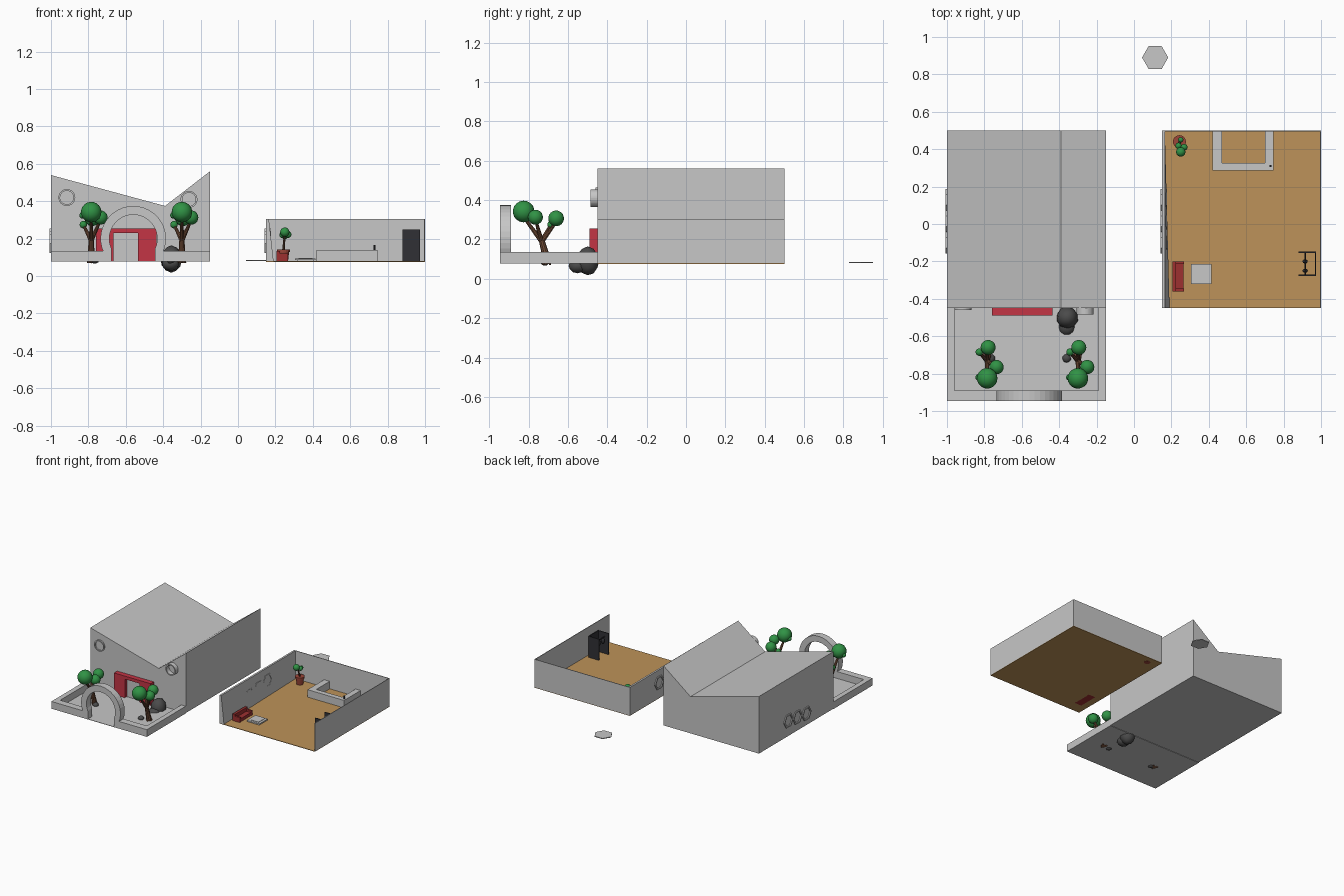
import bpy, bmesh, math, random
from mathutils import Vector

random.seed(3)
cube = bpy.data.objects.get("Cube")
if cube:
    bpy.data.objects.remove(cube)


def material(name, r, g, b):
    m = bpy.data.materials.new(name)
    m.use_nodes = True
    m.diffuse_color = (r, g, b, 1)
    m.node_tree.nodes["Principled BSDF"].inputs["Base Color"].default_value = (r, g, b, 1)
    return m


grey = material("plaster grey", .57, .57, .57)
wood = material("floor brown", .51, .29, .10)
red = material("door red", .55, .035, .06)
sofa_red = material("sofa red", .34, .03, .03)
clay = material("pot clay", .33, .06, .04)
green = material("leaf green", .03, .29, .06)
bark = material("bark brown", .17, .075, .04)
rock = material("rock grey", .07, .07, .07)
black = material("cabinet black", .03, .03, .035)


def finish(name, bm, mat, smooth=False):
    bmesh.ops.recalc_face_normals(bm, faces=bm.faces)
    me = bpy.data.meshes.new(name)
    bm.to_mesh(me)
    bm.free()
    me.materials.append(mat)
    for p in me.polygons:
        p.use_smooth = smooth
    ob = bpy.data.objects.new(name, me)
    bpy.context.collection.objects.link(ob)
    return ob


def hull(name, points, mat):
    bm = bmesh.new()
    for p in points:
        bm.verts.new(p)
    bmesh.ops.convex_hull(bm, input=bm.verts)
    bmesh.ops.dissolve_limit(bm, angle_limit=.01, verts=bm.verts, edges=bm.edges)
    return finish(name, bm, mat)


def box(name, x0, x1, y0, y1, z0, z1, mat):
    return hull(name, [(x, y, z) for x in (x0, x1) for y in (y0, y1) for z in (z0, z1)], mat)


def prism(name, profile, y0, y1, mat):
    """Extrude an outline of (x, z) points along y."""
    bm = bmesh.new()
    face = bm.faces.new([bm.verts.new((x, y0, z)) for x, z in profile])
    ext = bmesh.ops.extrude_face_region(bm, geom=[face])
    moved = [v for v in ext["geom"] if isinstance(v, bmesh.types.BMVert)]
    bmesh.ops.translate(bm, verts=moved, vec=(0, y1 - y0, 0))
    return finish(name, bm, mat)


def ball(name, c, r, mat, stretch=(1, 1, 1), rough=0):
    bm = bmesh.new()
    bmesh.ops.create_icosphere(bm, subdivisions=2 if rough else 3, radius=r)
    for v in bm.verts:
        v.co = v.co * (1 + random.uniform(-rough, rough)) * 1
        v.co = Vector(a * s for a, s in zip(v.co, stretch)) + Vector(c)
    return finish(name, bm, mat, True)


def limb(name, a, b, r0, r1, mat, sides=10):
    """Tapered round bar from a to b."""
    a, b = Vector(a), Vector(b)
    bm = bmesh.new()
    bmesh.ops.create_cone(bm, cap_ends=True, segments=sides, radius1=r0, radius2=r1, depth=(b - a).length)
    turn = (b - a).to_track_quat('Z', 'Y')
    for v in bm.verts:
        v.co = turn @ v.co + (a + b) / 2
    return finish(name, bm, mat)


def ring(name, c, r_out, r_in, depth, sides, axis):
    """Flat frame around a window; axis is the direction it faces."""
    bm = bmesh.new()
    turn = Vector(axis).to_track_quat('Z', 'Y')
    loops = []
    for r, d in ((r_out, 0), (r_out, depth), (r_in, depth), (r_in, 0)):
        angles = [2 * math.pi * i / sides for i in range(sides)]
        loops.append([bm.verts.new(turn @ Vector((r * math.cos(t), r * math.sin(t), d)) + Vector(c)) for t in angles])
    for k in range(4):
        a, b = loops[k], loops[(k + 1) % 4]
        for i in range(sides):
            j = (i + 1) % sides
            bm.faces.new((a[i], a[j], b[j], b[i]))
    return finish(name, bm, grey)


G = .08  # ground level

# House with valley roof
prism("house", [(-1, G), (-1, .54), (-.39, .375), (-.15, .56), (-.15, G)], -.45, .5, grey)
ring("left_round_window", (-.915, -.45, .42), .045, .036, -.01, 32, (0, 1, 0))
ring("right_round_window", (-.262, -.45, .41), .045, .036, -.035, 32, (0, 1, 0))

# Courtyard, low walls and arch
box("yard_floor", -1, -.15, -.945, -.45, G - .003, G, grey)
box("yard_wall_left", -.19, -.15, -.945, -.45, G, .135, grey)
box("yard_wall_right", -1, -.96, -.945, -.45, G, .135, grey)
box("front_wall_right", -.96, -.70, -.945, -.89, G, .135, grey)
box("front_wall_left", -.42, -.19, -.945, -.89, G, .135, grey)


def arc(r):
    return [(-.56 + r * math.cos(t), .2 + r * math.sin(t))
            for t in (math.radians(-25 + 230 * i / 24) for i in range(25))]


outer, inner = arc(.175), arc(.128)
legs = [(p[0], G) for p in (outer[0], outer[-1], inner[-1], inner[0])]
prism("gate_arch", [legs[0]] + outer + legs[1:3] + inner[::-1] + [legs[3]], -.945, -.89, grey)

# Red entrance surround with grey door
box("door_surround_right", -.76, -.665, -.49, -.45, G, .255, red)
box("door_surround_left", -.535, -.435, -.49, -.45, G, .255, red)
box("door_lintel", -.665, -.535, -.49, -.45, .23, .255, red)
box("door", -.665, -.535, -.465, -.45, G, .23, grey)

# Pair of trees
for side, dx in (("right", -.785), ("left", -.30)):
    def at(x, y, z):
        return (dx + x, y, z)
    limb(side + "_trunk", at(0, -.70, .075), at(0, -.735, .2), .022, .014, bark)
    for x, y, z in ((0, -.83, .32), (0, -.665, .28), (.05, -.765, .3), (-.04, -.69, .27)):
        limb(side + "_branch", at(0, -.733, .19), at(x, y, z), .013, .007, bark)
    for x, y, z, r in ((0, -.825, .342, .055), (.05, -.765, .313, .038), (.005, -.66, .307, .04),
                       (-.042, -.685, .275, .02), (-.045, -.82, .325, .018)):
        ball(side + "_foliage", at(x, y, z), r, green)
    for x, y in ((.02, -.69), (-.02, -.69), (0, -.73)):
        limb(side + "_root", at(0, -.70, .1), at(x, y, .072), .012, .005, bark, 6)

# Rocks
ball("tall_rock", (-.357, -.50, .09), .058, rock, (1, 1, 1.25), .04)
ball("low_rock", (-.36, -.55, .065), .048, rock, (1, 1, .75), .05)
for x in (-.765, -.36):
    ball("pebble", (x, -.718, .085), .023, rock, (1, 1, .8), .05)

# Open room
box("room_floor", .15, 1, -.45, .5, G - .004, G, wood)
box("room_back_wall", .15, 1, .495, .5, G, .305, grey)
box("room_left_wall", .995, 1, -.45, .5, G, .305, grey)
hull("room_right_wall", [(x, y, z) for y, foot in ((-.45, .19), (.02, .166), (.5, .165))
                         for x, z in ((.15, G), (.15, .305), (.165, .305), (foot, G))], grey)

# Hexagonal windows
for i, z in enumerate((.175, .19, .205)):
    y = -.1 + .115 * i
    for name, x, facing in (("house", -1, -1), ("room_outer", .15, -1), ("room_inner", .168, 1)):
        ring(name + "_hex_window", (x, y, z), .058, .045, .008, 6, (facing, 0, 0))

# Sofa and low table
box("sofa_seat", .21, .265, -.36, -.2, .076, .105, sofa_red)
box("sofa_back", .205, .225, -.36, -.2, .076, .135, sofa_red)
for y in (-.36, -.215):
    box("sofa_arm", .21, .268, y, y + .015, .076, .12, sofa_red)
box("table_top", .305, .415, -.322, -.215, .085, .095, grey)
box("table_base", .315, .405, -.312, -.225, G, .085, grey)
box("table_inset", .323, .397, -.305, -.232, .095, .098, grey)

# Counter with tap
box("counter_front", .42, .745, .285, .325, G, .14, grey)
box("counter_right", .42, .47, .325, .495, G, .14, grey)
box("counter_left", .70, .745, .325, .495, G, .14, grey)
limb("counter_tap", (.73, .31, .14), (.73, .31, .165), .006, .006, black, 8)

# Potted plant
limb("pot", (.243, .44, .075), (.243, .44, .135), .024, .031, clay, 16)
limb("pot_rim", (.243, .44, .13), (.243, .44, .143), .035, .035, clay, 16)
limb("plant_stem", (.243, .44, .14), (.25, .40, .225), .007, .005, bark, 8)
for x, y, z, r in ((.25, .385, .235, .025), (.268, .41, .222, .018), (.238, .418, .22, .017), (.25, .45, .21, .014)):
    ball("plant_leaves", (x, y, z), r, green)

# Open wardrobe
for y in (-.277, -.155):
    box("wardrobe_side", .88, .974, y, y + .007, G, .25, black)
box("wardrobe_back", .968, .974, -.275, -.15, .13, .25, black)
limb("wardrobe_rail", (.915, -.272, .215), (.915, -.152, .215), .004, .004, black, 8)
for y in (-.25, -.20):
    ball("hanging_item", (.915, y, .19), .014, black, (1, .8, 1.6))

# Loose hexagonal slab
limb("hex_slab", (.113, .89, G), (.113, .89, .086), .07, .07, grey, 6).rotation_euler = (0, 0, 0)
slab = bpy.data.objects["hex_slab"]
for v in slab.data.vertices:
    # flats face front and back
    x, y = v.co.x - .113, v.co.y - .89
    c, s = math.cos(math.pi / 6), math.sin(math.pi / 6)
    v.co.x, v.co.y = .113 + x * c - y * s, .89 + x * s + y * c
